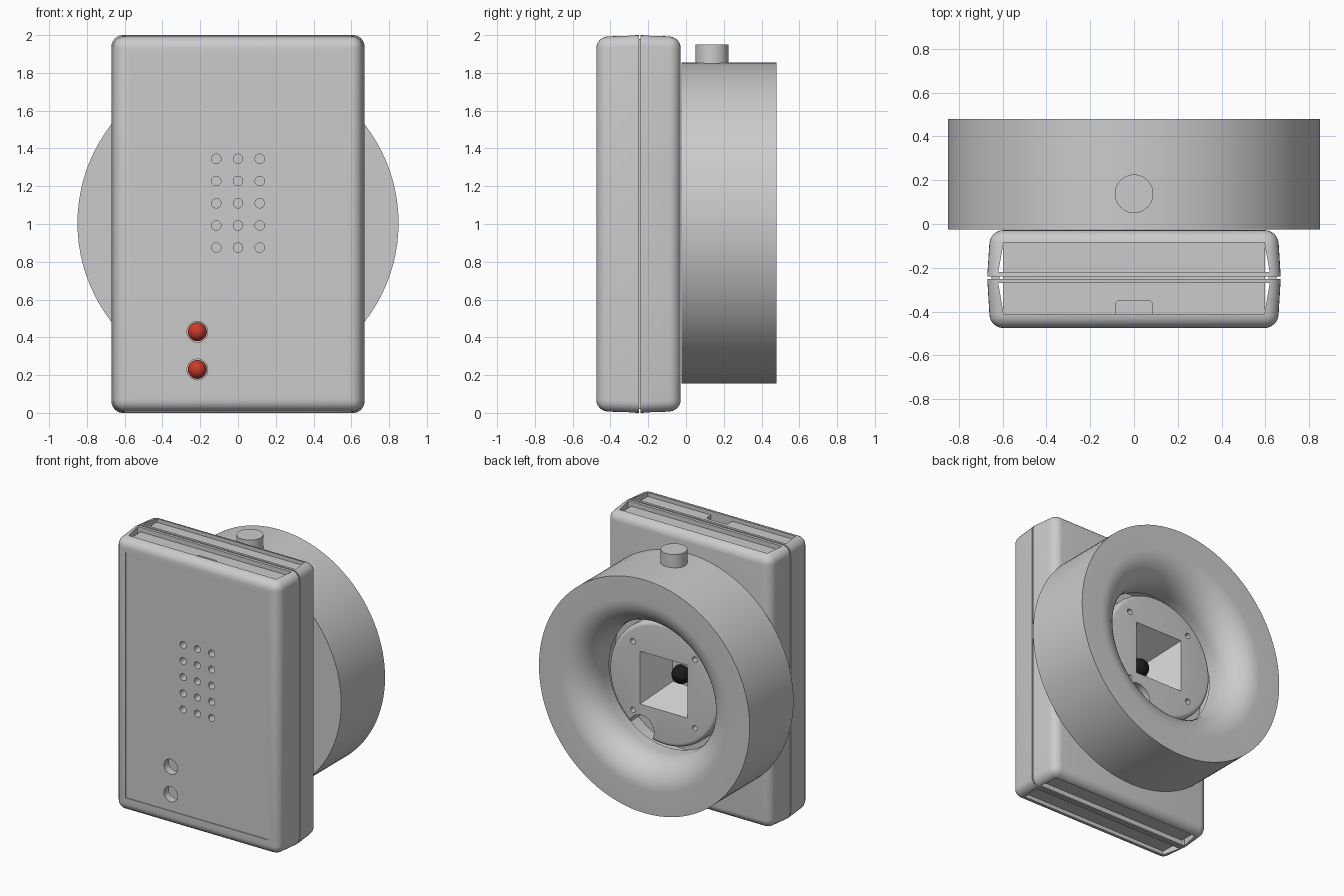
import bpy, bmesh, math
from mathutils import Matrix, Vector

if "Cube" in bpy.data.objects:
    bpy.data.objects.remove(bpy.data.objects["Cube"])

CZ = 1.005  # height of the ring axis


def finish(name, bm, smooth=True, color=None):
    bmesh.ops.recalc_face_normals(bm, faces=bm.faces)
    me = bpy.data.meshes.new(name)
    bm.to_mesh(me)
    bm.free()
    ob = bpy.data.objects.new(name, me)
    bpy.context.collection.objects.link(ob)
    if color:
        mat = bpy.data.materials.new(name)
        mat.diffuse_color = color
        mat.use_nodes = True
        mat.node_tree.nodes["Principled BSDF"].inputs["Base Color"].default_value = mat.diffuse_color
        me.materials.append(mat)
    if smooth:
        shade(ob)
    return ob


def shade(ob):
    bpy.ops.object.select_all(action='DESELECT')
    ob.select_set(True)
    bpy.context.view_layer.objects.active = ob
    bpy.ops.object.shade_smooth_by_angle(angle=math.radians(32))


def add_box(bm, x0, x1, y0, y1, z0, z1):
    m = Matrix.Translation(((x0 + x1) / 2, (y0 + y1) / 2, (z0 + z1) / 2))
    m = m @ Matrix.Diagonal((x1 - x0, y1 - y0, z1 - z0, 1))
    return bmesh.ops.create_cube(bm, size=1, matrix=m)['verts']


def add_rod(bm, x, z, r, y0, y1, n=24):
    m = Matrix.Translation((x, (y0 + y1) / 2, z)) @ Matrix.Rotation(math.pi / 2, 4, 'X')
    bmesh.ops.create_cone(bm, cap_ends=True, segments=n, radius1=r, radius2=r,
                          depth=y1 - y0, matrix=m)


def lathe(name, profile, closed, n=96):
    # revolve (radius, y) points about the ring axis
    bm = bmesh.new()
    rows = []
    for r, y in profile:
        if r == 0:
            rows.append([bm.verts.new((0, y, CZ))] * n)
        else:
            rows.append([bm.verts.new((r * math.cos(2 * math.pi * i / n), y,
                                       CZ + r * math.sin(2 * math.pi * i / n))) for i in range(n)])
    pairs = list(zip(rows, rows[1:]))
    if closed:
        pairs.append((rows[-1], rows[0]))
    for a, b in pairs:
        for i in range(n):
            j = (i + 1) % n
            bm.faces.new(list(dict.fromkeys((a[i], a[j], b[j], b[i]))))
    return finish(name, bm)


def cut(ob, bm):
    tool = finish('cutter', bm, False)
    tool.hide_render = True
    mod = ob.modifiers.new('cut', 'BOOLEAN')
    mod.object, mod.operation, mod.solver = tool, 'DIFFERENCE', 'EXACT'
    bpy.context.view_layer.objects.active = ob
    bpy.ops.object.modifier_apply(modifier='cut')
    bpy.data.objects.remove(tool)
    shade(ob)


def shell(name, seam, outer):
    # half case: drafted block, rounded everywhere but at the seam
    bm = bmesh.new()
    verts = add_box(bm, -.67, .67, min(seam, outer), max(seam, outer), 0, 2)
    for v in verts:
        if abs(v.co.y - outer) < 1e-4:
            v.co.x *= .98
            v.co.z = 1 + (v.co.z - 1) * .99
    edges = [e for e in bm.edges if any(abs(v.co.y - outer) < 1e-4 for v in e.verts)]
    bmesh.ops.bevel(bm, geom=edges, offset=.06, segments=6, profile=.5, affect='EDGES')
    ob = finish(name, bm)
    # opening running through from top to bottom
    bm = bmesh.new()
    inner = -.41 if outer < seam else -.085
    for v in add_box(bm, -.62, .62, min(inner, seam + .02), max(inner, seam - .02), -.1, 2.1):
        if abs(v.co.y - inner) < 1e-4:
            v.co.x *= .96
    cut(ob, bm)
    return ob


# case halves with a thin seam gap
front = shell('front_shell', -.25, -.475)
back = shell('back_shell', -.24, -.028)

# inset front field, speaker grille and light holes
bm = bmesh.new()
add_box(bm, -.575, .575, -.5, -.468, .11, 1.9)
cut(front, bm)
bm = bmesh.new()
for i in range(3):
    for j in range(5):
        add_rod(bm, -.115 + .115 * i, .875 + .1175 * j, .025, -.55, -.38)
for z in (.23, .43):
    add_rod(bm, -.215, z, .055, -.55, -.38, 32)
cut(front, bm)

# seam tongue, keeping the case closed behind the gap
for s in (-1, 1):
    bm = bmesh.new()
    add_box(bm, *sorted((s * .615, s * .65)), -.27, -.22, .02, 1.98)
    finish('seam_tongue', bm, False)

# end panels
bm = bmesh.new()
add_box(bm, -.597, .597, -.411, -.084, 1.92, 1.965)
top = finish('top_panel', bm, False)
bm = bmesh.new()
verts = add_box(bm, -.085, .085, -.41, -.35, 1.90, 2.0)
edges = [e for e in bm.edges if abs(e.verts[0].co.z - e.verts[1].co.z) > .05
         and e.verts[0].co.y > -.38]
bmesh.ops.bevel(bm, geom=edges, offset=.02, segments=4, profile=.5, affect='EDGES')
cut(top, bm)
bm = bmesh.new()
add_box(bm, -.597, .597, -.411, -.084, .035, .08)
finish('bottom_panel', bm, False)

# circuit board and red lights
bm = bmesh.new()
add_box(bm, -.5, .5, -.22, -.19, .1, .88)
finish('circuit_board', bm, False, (.1, .35, .25, 1))
for z in (.23, .43):
    bm = bmesh.new()
    add_rod(bm, -.215, z, .05, -.32, -.22)
    bmesh.ops.create_uvsphere(bm, u_segments=24, v_segments=12, radius=.05,
                              matrix=Matrix.Translation((-.215, -.32, z)))
    finish('red_light', bm, True, (.6, .04, .02, 1))

# flared ring: flat rim rolling into the throat, closed by a back plate
roll = [(.68 - .2 * math.sin(t), .27 + .21 * math.cos(t))
        for t in (math.pi / 2 * k / 14 for k in range(15))]
lathe('flared_ring', [(0, -.025), (.85, -.025), (.85, .48)] + roll
      + [(.48, .2), (.56, .2), (.56, .02), (0, .02)], False)

# centre disc with rounded edge, screw holes, cable notch and tapered window
edge = [(.415 + .03 * math.cos(t), .225 + .03 * math.sin(t))
        for t in (math.pi / 2 * k / 5 for k in range(6))]
disc = lathe('centre_disc', [(0, .015), (.445, .015)] + edge + [(0, .255)], False)
bm = bmesh.new()
for x in (-.25, .25):
    for z in (-.25, .25):
        add_rod(bm, x, CZ + z, .02, .15, .3)
add_rod(bm, .18, CZ - .37, .1, .022, .3, 40)
cut(disc, bm)
bm = bmesh.new()
for v in add_box(bm, -.2, .2, .04, .27, CZ - .2, CZ + .2):
    if v.co.y < .1:
        v.co.x *= .4
        v.co.z = CZ + (v.co.z - CZ) * .4
cut(disc, bm)

# black lens in the window
bm = bmesh.new()
bmesh.ops.create_uvsphere(bm, u_segments=24, v_segments=16, radius=.065,
                          matrix=Matrix.Translation((0, .055, CZ)))
finish('lens', bm, True, (.01, .01, .01, 1))

# top knob
bm = bmesh.new()
bmesh.ops.create_cone(bm, cap_ends=True, segments=48, radius1=.088, radius2=.088, depth=.13,
                      matrix=Matrix.Translation((0, .138, 1.885)))
finish('top_knob', bm)
